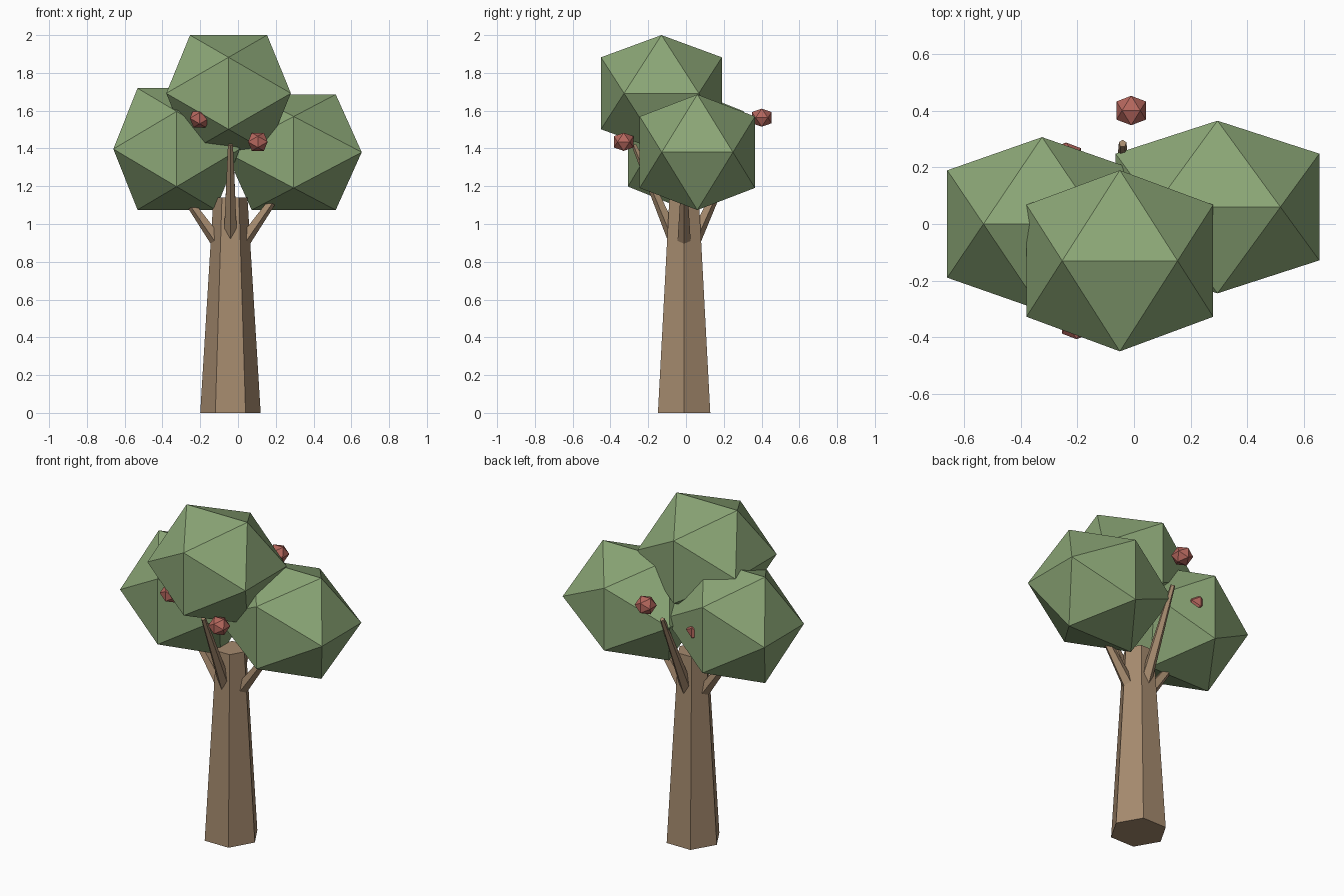
import bpy, bmesh, math
from mathutils import Vector

if "Cube" in bpy.data.objects:
    bpy.data.objects.remove(bpy.data.objects["Cube"])


def material(name, rgb):
    m = bpy.data.materials.new(name)
    m.diffuse_color = (*rgb, 1)
    m.use_nodes = True
    m.node_tree.nodes["Principled BSDF"].inputs["Base Color"].default_value = m.diffuse_color
    return m


BARK = material("bark_brown", (0.376, 0.254, 0.156))
LEAF = material("leaf_green", (0.258, 0.381, 0.181))
RED = material("fruit_red", (0.46, 0.135, 0.11))


def finish(name, bm, mat):
    bmesh.ops.recalc_face_normals(bm, faces=bm.faces)
    me = bpy.data.meshes.new(name)
    bm.to_mesh(me)
    bm.free()
    me.materials.append(mat)
    ob = bpy.data.objects.new(name, me)
    bpy.context.collection.objects.link(ob)
    return ob


def icosahedron(name, centre, half, mat):
    """Twenty-sided ball with edges along the axes, fitted to half sizes."""
    t = (1 + math.sqrt(5)) / 2
    bm = bmesh.new()
    for a in (-1, 1):
        for b in (-t, t):
            for p in ((a, 0, b), (0, b, a), (b, a, 0)):
                bm.verts.new([c + q / t * h for c, q, h in zip(centre, p, half)])
    bmesh.ops.convex_hull(bm, input=bm.verts)
    return finish(name, bm, mat)


def tapered(name, start, end, r0, r1, sides, side_dir, mat):
    """Tapered prism from start to end, one corner pointing along side_dir."""
    start, end = Vector(start), Vector(end)
    axis = (end - start).normalized()
    u = Vector(side_dir)
    u = (u - axis * u.dot(axis)).normalized()
    v = axis.cross(u)
    bm = bmesh.new()
    rings = []
    for c, r in ((start, r0), (end, r1)):
        rings.append([bm.verts.new(c + r * (u * math.cos(k * math.tau / sides)
                                            + v * math.sin(k * math.tau / sides)))
                      for k in range(sides)])
    for k in range(sides):
        n = (k + 1) % sides
        bm.faces.new((rings[0][k], rings[0][n], rings[1][n], rings[1][k]))
    bm.faces.new(rings[0][::-1])
    bm.faces.new(rings[1])
    return finish(name, bm, mat)


# Trunk
tapered("trunk", (-0.04, -0.01, 0), (-0.04, -0.01, 1.14), 0.16, 0.09, 6, (1, 0, 0), BARK)

# Branches
for name, start, end, out in (
        ("front_branch", (-0.04, -0.06, 0.92), (-0.04, -0.275, 1.42), (0, -1, 0)),
        ("back_branch", (-0.04, 0.045, 0.92), (-0.04, 0.285, 1.44), (0, 1, 0)),
        ("left_branch", (-0.11, -0.01, 0.91), (-0.36, -0.01, 1.26), (-1, 0, 0)),
        ("right_branch", (0.03, -0.01, 0.91), (0.28, -0.01, 1.26), (1, 0, 0))):
    tapered(name, start, end, 0.037, 0.014, 5, out, BARK)

# Foliage
icosahedron("top_foliage", (-0.05, -0.13, 1.692), (0.33, 0.32, 0.308), LEAF)
icosahedron("left_foliage", (-0.325, 0.0, 1.397), (0.335, 0.307, 0.322), LEAF)
icosahedron("right_foliage", (0.295, 0.06, 1.38), (0.36, 0.305, 0.306), LEAF)

# Fruit
for name, centre in (
        ("front_right_fruit", (0.105, -0.33, 1.435)),
        ("front_left_fruit", (-0.203, -0.355, 1.56)),
        ("back_fruit", (-0.01, 0.401, 1.563)),
        ("back_left_fruit", (-0.24, 0.236, 1.41))):
    icosahedron(name, centre, (0.052, 0.052, 0.048), RED)
